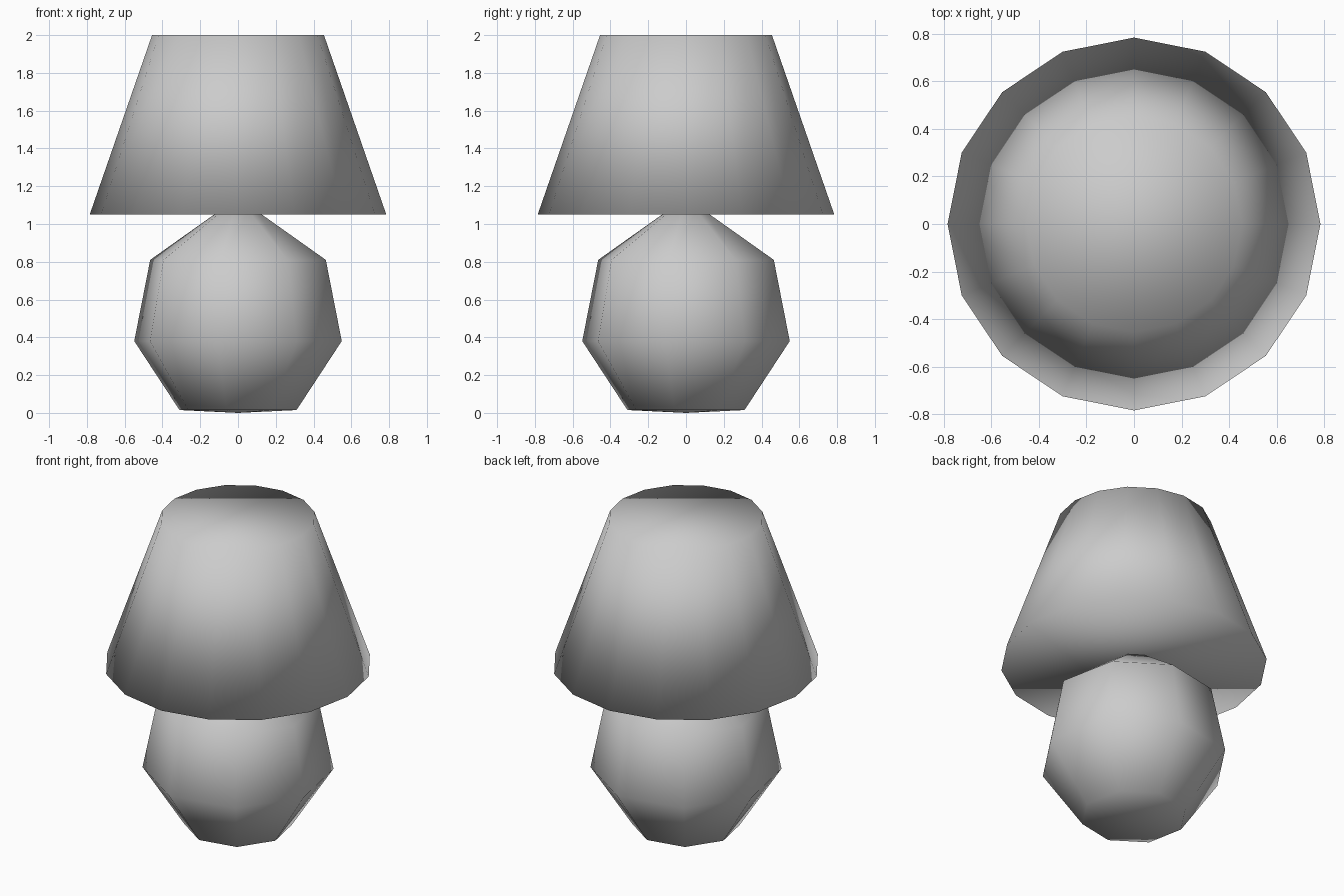
import bpy, bmesh
from math import cos, sin, pi

if "Cube" in bpy.data.objects:
    bpy.data.objects.remove(bpy.data.objects["Cube"])


def lathe(name, profile, sides, turn, bottom_pole=None, top_pole=None):
    """Revolve (radius, z) points; close the ends with a pole or a flat cap."""
    bm = bmesh.new()
    rings = []
    for r, z in profile:
        rings.append([bm.verts.new((r * cos(turn + 2 * pi * i / sides),
                                    r * sin(turn + 2 * pi * i / sides), z))
                      for i in range(sides)])
    for lo, hi in zip(rings, rings[1:]):
        for i in range(sides):
            j = (i + 1) % sides
            bm.faces.new((lo[i], lo[j], hi[j], hi[i]))
    for ring, pole in ((rings[0], bottom_pole), (rings[-1], top_pole)):
        if pole is None:
            bm.faces.new(ring)
        else:
            tip = bm.verts.new((0, 0, pole))
            for i in range(sides):
                bm.faces.new((ring[i], ring[(i + 1) % sides], tip))
    bmesh.ops.recalc_face_normals(bm, faces=bm.faces)
    for f in bm.faces:
        f.smooth = True
    mesh = bpy.data.meshes.new(name)
    bm.to_mesh(mesh)
    bm.free()
    obj = bpy.data.objects.new(name, mesh)
    bpy.context.collection.objects.link(obj)
    return obj


# Round eight-sided base, turned slightly, its top tucked into the shade
lathe("lamp_base",
      [(0.316, 0.015), (0.56, 0.38), (0.474, 0.81), (0.10, 1.07)],
      8, -pi / 16, bottom_pole=0.0, top_pole=1.08)

# Closed sixteen-sided tapered shade
lathe("lamp_shade", [(0.785, 1.05), (0.455, 2.0)], 16, 0)
